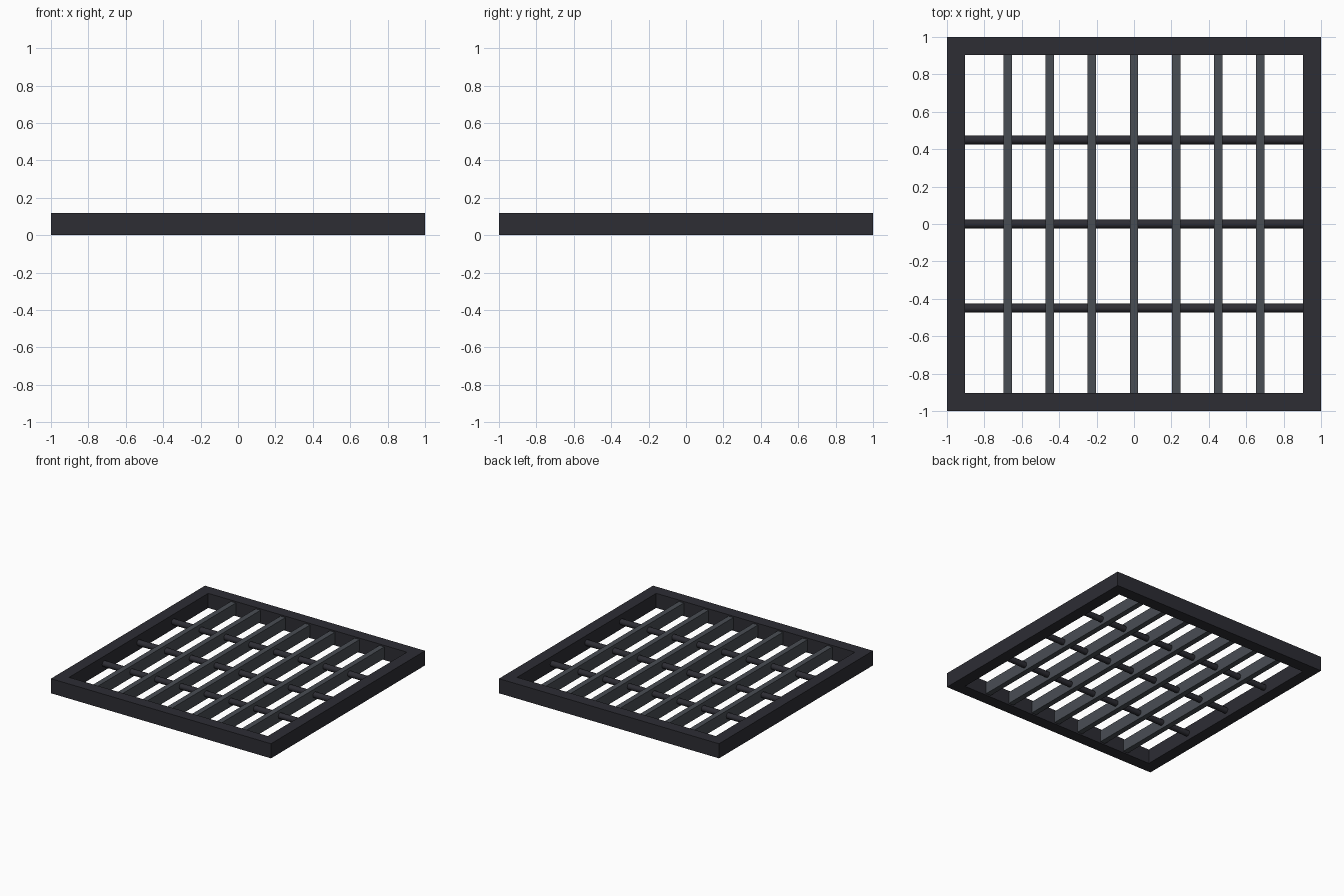
import bpy
import math

if "Cube" in bpy.data.objects:
    bpy.data.objects.remove(bpy.data.objects["Cube"], do_unlink=True)

HALF, HEIGHT, RIM = 1.0, 0.12, 0.097
INNER = HALF - RIM
PITCH = 0.225


def material(name, color):
    mat = bpy.data.materials.new(name)
    mat.use_nodes = True
    mat.diffuse_color = (*color, 1)
    mat.node_tree.nodes["Principled BSDF"].inputs["Base Color"].default_value = (*color, 1)
    return mat


dark_iron = material("dark iron", (0.026, 0.026, 0.034))
grey_steel = material("grey steel", (0.066, 0.075, 0.088))


def box(name, size, location, mat):
    bpy.ops.mesh.primitive_cube_add(size=1, location=location)
    obj = bpy.context.object
    obj.name = name
    obj.scale = size
    bpy.ops.object.transform_apply(location=False, rotation=False, scale=True)
    obj.data.materials.append(mat)
    return obj


# Outer frame: two full-width rails and two side rails between them
mid = HALF - RIM / 2
for label, side in (("front", -1), ("back", 1)):
    box(label + "_rail", (2 * HALF, RIM, HEIGHT), (0, side * mid, HEIGHT / 2), dark_iron)
for label, side in (("right", -1), ("left", 1)):
    box(label + "_rail", (RIM, 2 * INNER, HEIGHT), (side * mid, 0, HEIGHT / 2), dark_iron)

# Flat bars running front to back
for i in range(-3, 4):
    box(f"grate_bar_{i + 4}", (0.045, 2 * INNER, 0.096), (i * PITCH, 0, HEIGHT / 2), grey_steel)

# Round cross rods through the bars
for i in (-1, 0, 1):
    bpy.ops.mesh.primitive_cylinder_add(vertices=12, radius=0.024, depth=2 * INNER,
                                        location=(0, 2 * i * PITCH, HEIGHT / 2),
                                        rotation=(0, math.pi / 2, 0))
    rod = bpy.context.object
    rod.name = f"cross_rod_{i + 2}"
    rod.data.materials.append(dark_iron)
    bpy.ops.object.shade_smooth_by_angle(angle=math.radians(40))
